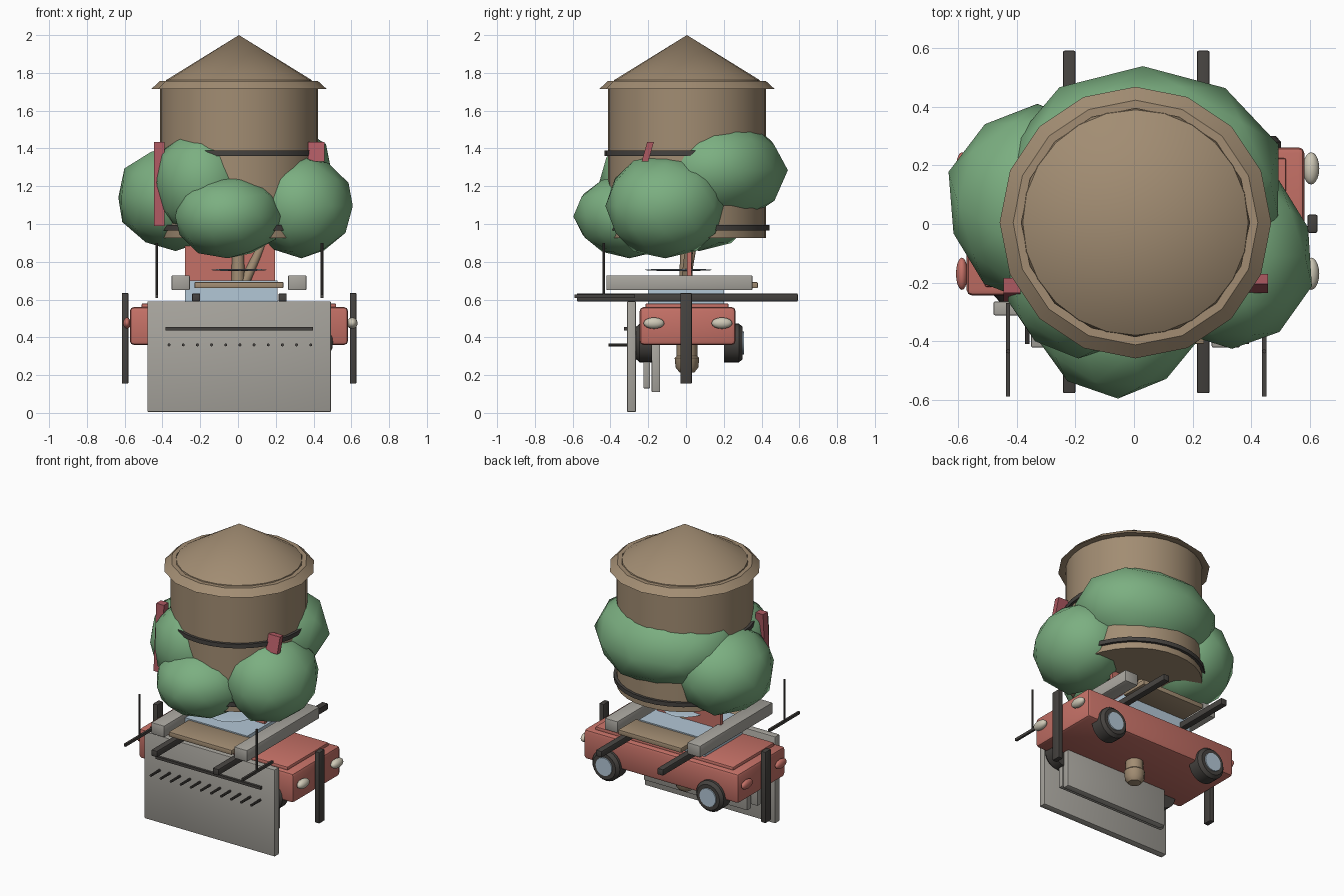
import bpy, bmesh, math, random
from mathutils import Vector

if "Cube" in bpy.data.objects:
    bpy.data.objects.remove(bpy.data.objects["Cube"])

random.seed(4)


def mat(name, *rgb):
    m = bpy.data.materials.new(name)
    m.diffuse_color = (*rgb, 1)
    m.use_nodes = True
    m.node_tree.nodes["Principled BSDF"].inputs["Base Color"].default_value = m.diffuse_color
    return m


TAN = mat("tan_wood", .36, .265, .17)
GREEN = mat("leaf_green", .20, .43, .22)
RED = mat("body_red", .56, .165, .135)
ROSE = mat("rose_red", .42, .10, .12)
GREY = mat("warm_grey", .39, .375, .34)
DARK = mat("charcoal", .06, .055, .05)
BLUE = mat("pale_glass", .45, .57, .67)
CREAM = mat("lamp_cream", .62, .58, .47)


def finish(name, bm, material, smooth=True):
    me = bpy.data.meshes.new(name)
    bmesh.ops.recalc_face_normals(bm, faces=bm.faces)
    bm.to_mesh(me)
    bm.free()
    me.materials.append(material)
    ob = bpy.data.objects.new(name, me)
    bpy.context.collection.objects.link(ob)
    if smooth:
        bpy.ops.object.select_all(action='DESELECT')
        ob.select_set(True)
        bpy.context.view_layer.objects.active = ob
        bpy.ops.object.shade_smooth_by_angle(angle=math.radians(40))
    return ob


def box(name, x, y, z, material, bevel=0.0, shear_y=0.0):
    """Box from (min, max) ranges; shear_y leans its top along y."""
    bm = bmesh.new()
    bmesh.ops.create_cube(bm, size=1)
    for v in bm.verts:
        t = v.co + Vector((.5, .5, .5))
        v.co = (x[0] + t.x * (x[1] - x[0]),
                y[0] + t.y * (y[1] - y[0]) + shear_y * (t.z - .5),
                z[0] + t.z * (z[1] - z[0]))
    if bevel:
        bmesh.ops.bevel(bm, geom=bm.edges[:], offset=bevel, segments=2,
                        profile=.5, affect='EDGES')
    return finish(name, bm, material)


def rod(name, a, b, r1, r2, material, sides=12):
    """Tapered cylinder between two points."""
    a, b = Vector(a), Vector(b)
    bm = bmesh.new()
    bmesh.ops.create_cone(bm, cap_ends=True, segments=sides, radius1=r1,
                          radius2=r2, depth=(b - a).length)
    rot = (b - a).to_track_quat('Z', 'Y')
    for v in bm.verts:
        v.co = rot @ v.co + (a + b) / 2
    return finish(name, bm, material)


def lathe(name, profile, center, material, sides, closed=False):
    """Spin a radius/height profile about a vertical axis."""
    bm = bmesh.new()
    pts = [bm.verts.new((r, 0, z)) for r, z in profile]
    pairs = list(zip(pts, pts[1:])) + ([(pts[-1], pts[0])] if closed else [])
    edges = [bm.edges.new(p) for p in pairs]
    bmesh.ops.spin(bm, geom=pts + edges, cent=(0, 0, 0), axis=(0, 0, 1),
                   angle=math.tau, steps=sides)
    bmesh.ops.remove_doubles(bm, verts=bm.verts, dist=1e-4)
    for v in bm.verts:
        v.co += Vector((*center, 0))
    return finish(name, bm, material)


def blob(name, center, radii, material, detail=2, jitter=0.0):
    bm = bmesh.new()
    bmesh.ops.create_icosphere(bm, subdivisions=detail, radius=1)
    for v in bm.verts:
        k = 1 + random.uniform(-jitter, jitter)
        v.co = [c + p * r * k for c, p, r in zip(center, v.co, radii)]
    return finish(name, bm, material)


# Water tank: barrel, flared brim, cone roof, hoops
C = (.005, .005)
lathe("tank_barrel", [(0, .925), (.418, .925), (.418, 1.73), (0, 1.73)], C, TAN, 32)
lathe("tank_brim", [(.415, 1.715), (.464, 1.715), (.418, 1.757),
                    (.39, 1.757), (.39, 1.735)], C, TAN, 16, True)
lathe("tank_roof", [(0, 1.735), (.392, 1.735), (.385, 1.762), (0, 2.0)], C, TAN, 24)
for i, z in enumerate((.98, 1.375)):
    lathe(f"tank_hoop_{i}", [(.41, z - .014), (.436, z - .014),
                             (.436, z + .014), (.41, z + .014)], C, DARK, 32, True)

# Foliage clumps around the tank
for i, (c, r) in enumerate((
        ((-.055, -.30, 1.04), (.29, .29, .225)),
        ((.335, -.11, 1.095), (.28, .325, .275)),
        ((-.33, .07, 1.14), (.31, .34, .285)),
        ((.03, .15, 1.285), (.475, .385, .30)),
        ((-.19, -.18, 1.22), (.26, .28, .29)))):
    blob(f"foliage_{i}", c, r, GREEN, 2, .03)

# Rose straps on the tank sides
box("left_strap", (-.445, -.388), (-.25, -.20), (.99, 1.435), ROSE, 0, .03)
box("right_strap", (.37, .457), (-.22, -.185), (1.33, 1.435), ROSE, 0, .03)

# Trunk, branches and rounded root below the car
rod("trunk", (0, 0, .55), (0, 0, .96), .04, .028, TAN)
rod("branch_right", (.03, 0, .68), (.14, .02, .92), .028, .02, TAN)
rod("branch_back", (0, 0, .70), (-.02, .05, .95), .025, .018, TAN)
lathe("root", [(0, .21), (.04, .215), (.06, .24), (.065, .29),
               (.055, .30), (.055, .42), (0, .42)], (0, .005), TAN, 12)

# Car body
box("car_body", (-.572, .582), (-.245, .262), (.36, .56), RED, .02)
box("car_deck", (-.51, .52), (-.215, .225), (.55, .58), RED, .008)
box("cabin_glass", (-.28, .21), (-.2, .2), (.57, .70), BLUE)
box("back_board", (-.28, .195), (.005, .03), (.69, .94), RED)
blob("glass_disc", (.005, -.04, .757), (.15, .18, .006), BLUE, 3)
box("plank_front", (-.23, .24), (-.41, -.19), (.66, .692), TAN, .004)
box("plank_back", (-.23, .24), (.19, .38), (.66, .692), TAN, .004)

# Wheels with pale hubs
for x in (-.375, .40):
    for side, y0, y1 in (("front", -.18, -.265), ("back", .20, .30)):
        s = 1 if y1 > 0 else -1
        rod(f"tyre_{side}", (x, y0, .37), (x, y1 - s * .02, .37), .103, .103, DARK, 24)
        rod(f"tyre_edge_{side}", (x, y1 - s * .02, .37), (x, y1, .37), .103, .085, DARK, 24)
        rod(f"hub_{side}", (x, y1 - s * .02, .37), (x, y1 + s * .006, .37), .066, .06, BLUE, 20)

# Lamps at both ends
for y in (-.17, .19):
    blob("headlamp", (.605, y, .475), (.028, .055, .03), CREAM, 3)
    blob("tail_lamp", (-.588, y, .475), (.02, .055, .03), RED, 3)

# Upright bumper bars
box("bumper_left", (-.615, -.58), (-.03, .032), (.155, .635), DARK, .006)
box("bumper_right", (.592, .627), (-.03, .032), (.155, .635), DARK, .006)

# Rails across the car
for xd, xg in (((-.243, -.2), (-.352, -.255)), ((.215, .258), (.265, .362))):
    box("dark_rail", xd, (-.578, .592), (.59, .632), DARK, .005)
    box("grey_beam", xg, (-.422, .352), (.65, .728), GREY, .006)

# Front board with slot bar and pegs, plus stepped boards behind
box("front_board", (-.48, .492), (-.312, -.265), (.005, .59), GREY, .005)
box("middle_board", (-.40, .41), (-.225, -.19), (.13, .40), GREY, .004)
box("rear_board", (-.36, .41), (-.182, -.137), (.11, .38), GREY, .004)
box("slot_bar", (-.385, .397), (-.328, -.305), (.437, .455), DARK)
for i in range(11):
    x = -.365 + .075 * i
    rod(f"peg_{i}", (x, -.41, .36), (x, -.30, .36), .008, .008, DARK, 8)

# Side arms with thin posts
for x in (-.43, .445):
    box("side_arm", (x - .007, x + .007), (-.59, -.27), (.608, .626), DARK)
    rod("side_post", (x, -.435, .615), (x, -.435, .90), .007, .007, DARK, 8)
